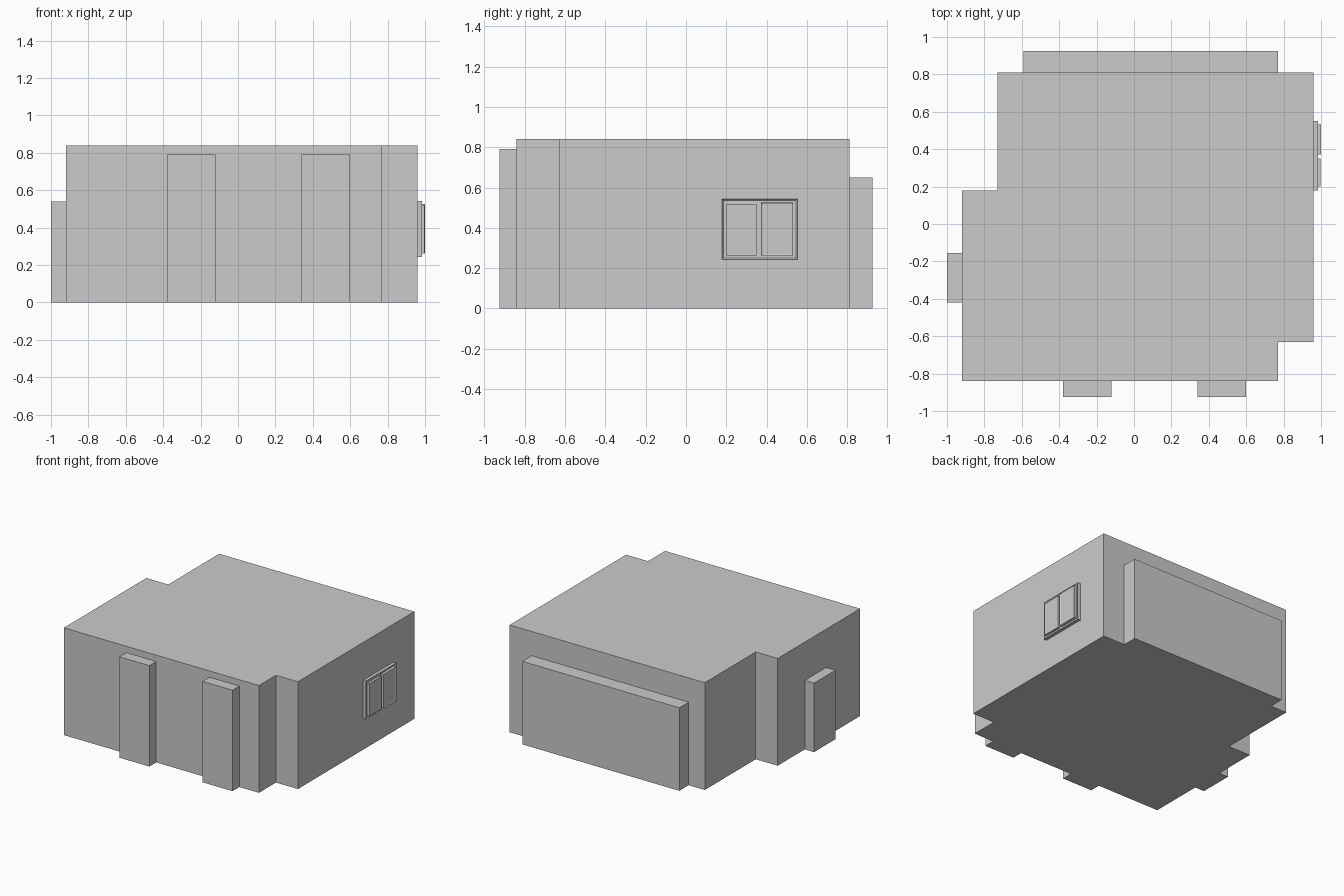
import bpy
import bmesh

if "Cube" in bpy.data.objects:
    bpy.data.objects.remove(bpy.data.objects["Cube"])


def finish(bm, name):
    bmesh.ops.recalc_face_normals(bm, faces=bm.faces)
    mesh = bpy.data.meshes.new(name)
    bm.to_mesh(mesh)
    bm.free()
    obj = bpy.data.objects.new(name, mesh)
    bpy.context.collection.objects.link(obj)
    return obj


def prism(name, outline, z0, z1):
    bm = bmesh.new()
    face = bm.faces.new([bm.verts.new((x, y, z0)) for x, y in outline])
    ext = bmesh.ops.extrude_face_region(bm, geom=[face], use_keep_orig=True)
    verts = [v for v in ext["geom"] if isinstance(v, bmesh.types.BMVert)]
    bmesh.ops.translate(bm, verts=verts, vec=(0, 0, z1 - z0))
    return finish(bm, name)


def box(name, x, y, z):
    outline = [(x[0], y[0]), (x[1], y[0]), (x[1], y[1]), (x[0], y[1])]
    return prism(name, outline, z[0], z[1])


def recess(obj, border, depth):
    # Sink a panel into the +x face
    bm = bmesh.new()
    bm.from_mesh(obj.data)
    face = max(bm.faces, key=lambda f: f.calc_center_median().x)
    bmesh.ops.inset_region(bm, faces=[face], thickness=border)
    bmesh.ops.translate(bm, verts=face.verts, vec=(-depth, 0, 0))
    bm.to_mesh(obj.data)
    bm.free()


# Main room block with stepped corners
prism("main_block", [(-0.92, -0.84), (0.77, -0.84), (0.77, -0.63), (0.96, -0.63),
                     (0.96, 0.81), (-0.73, 0.81), (-0.73, 0.18), (-0.92, 0.18)], 0, 0.84)

# Alcoves projecting from the walls
box("back_alcove", (-0.59, 0.77), (0.81, 0.925), (0, 0.65))
box("left_alcove", (-1.0, -0.92), (-0.42, -0.155), (0, 0.54))
for side, x0 in (("left", -0.38), ("right", 0.34)):
    box(f"front_door_{side}", (x0, x0 + 0.26), (-0.925, -0.84), (0, 0.79))

# Window frame and two sashes on the right wall
frame = box("window_frame", (0.96, 0.985), (0.178, 0.552), (0.243, 0.543))
recess(frame, 0.01, 0.006)
box("window_sash_front", (0.975, 0.997), (0.2, 0.35), (0.262, 0.518))
back_sash = box("window_sash_back", (0.975, 1.0), (0.372, 0.532), (0.262, 0.525))
recess(back_sash, 0.01, 0.004)
